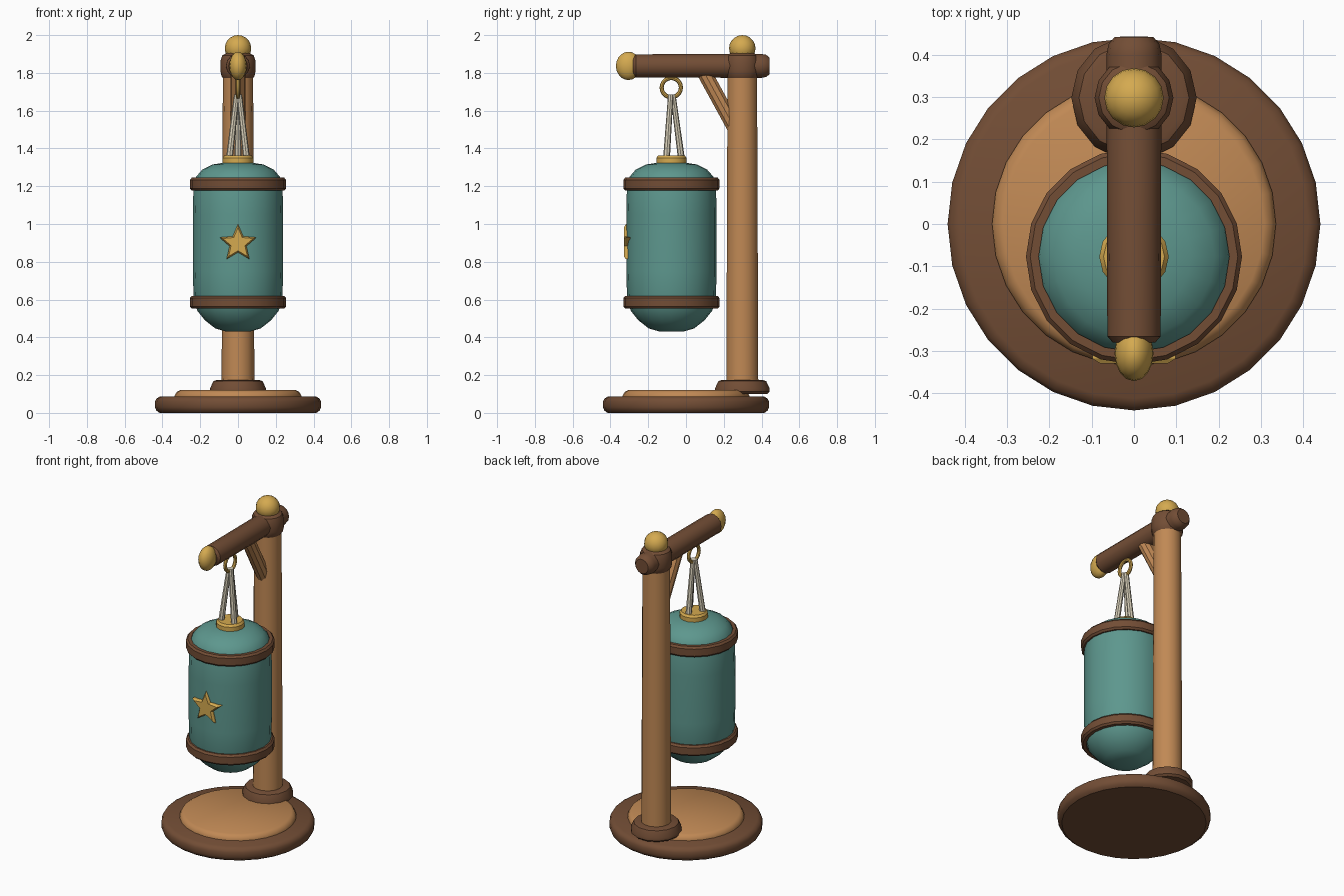
import bpy, bmesh, math
from mathutils import Vector, Matrix

if "Cube" in bpy.data.objects:
    bpy.data.objects.remove(bpy.data.objects["Cube"])


def material(name, rgb):
    m = bpy.data.materials.new(name)
    m.diffuse_color = (*rgb, 1)
    m.use_nodes = True
    m.node_tree.nodes["Principled BSDF"].inputs["Base Color"].default_value = m.diffuse_color
    return m


DARK = material("dark_wood", (0.17, 0.075, 0.036))
LIGHT = material("light_wood", (0.53, 0.25, 0.09))
TEAL = material("teal_canvas", (0.11, 0.31, 0.27))
GOLD = material("gold", (0.66, 0.40, 0.08))
CREAM = material("cream_strap", (0.68, 0.62, 0.48))


def finish(name, bm, mat, angle=35):
    bmesh.ops.recalc_face_normals(bm, faces=bm.faces)
    me = bpy.data.meshes.new(name)
    bm.to_mesh(me)
    bm.free()
    me.materials.append(mat)
    ob = bpy.data.objects.new(name, me)
    bpy.context.collection.objects.link(ob)
    bpy.ops.object.select_all(action='DESELECT')
    ob.select_set(True)
    bpy.context.view_layer.objects.active = ob
    bpy.ops.object.shade_smooth_by_angle(angle=math.radians(angle))
    return ob


def lathe(name, profile, mat, segs=16, loc=(0, 0, 0), axis=(0, 0, 1), closed=False):
    """Spin (radius, height) points around an axis; ends are capped unless closed."""
    bm = bmesh.new()
    rot = Vector((0, 0, 1)).rotation_difference(Vector(axis)).to_matrix().to_4x4()
    mat4 = Matrix.Translation(loc) @ rot
    rings = []
    for r, h in profile:
        rings.append([bm.verts.new(mat4 @ Vector((r * math.cos(a), r * math.sin(a), h)))
                      for a in (2 * math.pi * i / segs for i in range(segs))])
    pairs = list(zip(rings, rings[1:]))
    if closed:
        pairs.append((rings[-1], rings[0]))
    else:
        bm.faces.new(rings[0])
        bm.faces.new(rings[-1])
    for a, b in pairs:
        for i in range(segs):
            j = (i + 1) % segs
            bm.faces.new((a[i], a[j], b[j], b[i]))
    return finish(name, bm, mat)


def rod(name, p, q, r0, r1, mat, segs=10):
    d = Vector(q) - Vector(p)
    return lathe(name, [(r0, 0), (r1, d.length)], mat, segs, p, d)


def ball(name, loc, size, mat):
    bm = bmesh.new()
    bmesh.ops.create_uvsphere(bm, u_segments=16, v_segments=10, radius=1,
                              matrix=Matrix.Translation(loc) @ Matrix.Diagonal((*size, 1)))
    return finish(name, bm, mat)


PY = 0.298   # post y
BY = -0.077  # bag y
BZ = 1.837   # beam height

# Base
lathe("base_rim", [(.415, 0), (.432, .012), (.44, .03), (.44, .06), (.432, .076), (.412, .087)], DARK, 28)
lathe("base_top", [(.335, .08), (.335, .092), (.325, .11), (.308, .12)], LIGHT, 28)

# Post with foot collar and top joint
lathe("post", [(.087, .1), (.08, 1.82)], LIGHT, 14, (0, PY, 0))
lathe("foot_collar", [(.135, .1), (.148, .112), (.148, .13), (.13, .168), (.115, .173)], DARK, 14, (0, PY, 0))
lathe("post_joint", [(.075, 1.765), (.088, 1.785), (.093, 1.81), (.093, 1.865), (.083, 1.892), (.055, 1.91)],
      DARK, 14, (0, PY, 0))
ball("post_finial", (0, PY, 1.93), (.07, .07, .07), GOLD)

# Beam with gold tip
lathe("beam", [(.05, -.28), (.063, -.265), (.065, .40), (.06, .425), (.045, .442)], DARK, 14, (0, 0, BZ), (0, 1, 0))
ball("beam_tip", (0, -.305, BZ), (.046, .066, .075), GOLD)

# Diagonal brace
rod("brace", (0, .095, 1.805), (0, .262, 1.5), .041, .041, LIGHT)

# Hanging ring
ring = [(.051 + .011 * math.cos(a), .011 * math.sin(a)) for a in (2 * math.pi * i / 8 for i in range(8))]
lathe("hanging_ring", ring, GOLD, 20, (0, BY - .001, 1.722), (1, 0, 0), closed=True)

# Three straps
for i in range(3):
    a = math.radians(90 + 120 * i)
    c, s = math.cos(a), math.sin(a)
    rod(f"strap_{i + 1}", (.052 * c, BY + .052 * s, 1.35), (.008 * c, BY + .008 * s, 1.685), .018, .014, CREAM, 8)

# Bag body, bands and cap
lathe("bag", [(.06, .43), (.12, .447), (.175, .49), (.215, .54), (.235, .60), (.239, .75), (.239, 1.05),
              (.236, 1.19), (.222, 1.25), (.19, 1.287), (.135, 1.315), (.07, 1.325)], TEAL, 20, (0, BY, 0))
for name, z in (("lower_band", .585), ("upper_band", 1.211)):
    lathe(name, [(.225, z - .033), (.245, z - .033), (.255, z - .022), (.255, z + .022), (.245, z + .034),
                 (.225, z + .034)], DARK, 20, (0, BY, 0), closed=True)
lathe("bag_cap", [(.082, 1.315), (.082, 1.35), (.072, 1.363)], GOLD, 14, (0, BY, 0))

# Star badge on the front
bm = bmesh.new()
layers = []
for y, k in ((-.29, 1), (-.318, 1), (-.329, .82)):
    layers.append([bm.verts.new((k * r * math.sin(a), y, .897 + k * r * math.cos(a)))
                   for r, a in ((.103 if i % 2 == 0 else .047, math.pi * i / 5) for i in range(10))])
bm.faces.new(layers[0])
bm.faces.new(layers[-1])
for lo, hi in zip(layers, layers[1:]):
    for i in range(10):
        j = (i + 1) % 10
        bm.faces.new((lo[i], lo[j], hi[j], hi[i]))
finish("star_badge", bm, GOLD, 20)
